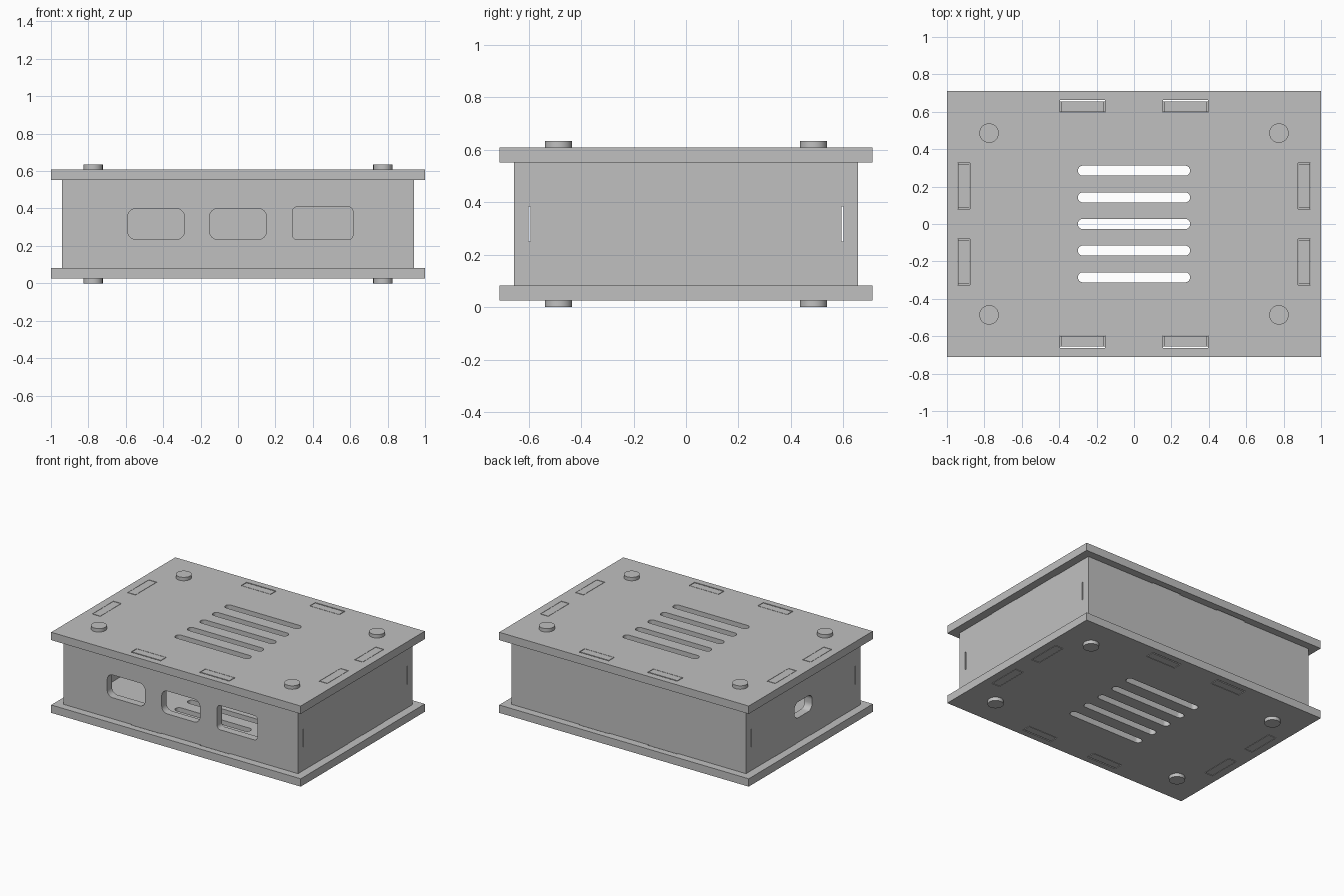
import bpy
import bmesh
from math import pi, sin, cos, radians

cube = bpy.data.objects.get("Cube")
if cube:
    bpy.data.objects.remove(cube, do_unlink=True)

grey = bpy.data.materials.new("plain grey")
grey.use_nodes = True
colour = (0.53, 0.53, 0.53, 1)
grey.diffuse_color = colour
grey.node_tree.nodes["Principled BSDF"].inputs["Base Color"].default_value = colour

# Main dimensions
MID = 0.317                    # mid height of the box
INNER, OUTER = 0.235, 0.292    # plate faces, measured from mid height
SIDE_IN, SIDE_OUT = 0.88, 0.94
FRONT_IN, FRONT_OUT = 0.6, 0.655
JOINT = 0.066                  # half height of the corner finger joint


def rounded(cx, cy, w, h, r=0.0, steps=8):
    """Outline of a rectangle with optional round corners."""
    if r == 0:
        return [(cx + a * w / 2, cy + b * h / 2)
                for a, b in ((1, 1), (-1, 1), (-1, -1), (1, -1))]
    pts = []
    for q, (a, b) in enumerate(((1, 1), (-1, 1), (-1, -1), (1, -1))):
        for i in range(steps + 1):
            t = (q + i / steps) * pi / 2
            pts.append((cx + a * (w / 2 - r) + r * cos(t),
                        cy + b * (h / 2 - r) + r * sin(t)))
    return pts


def wall_outline(width, joint, tab):
    """Wall with two tabs above and below, and a finger joint at each end."""
    q = [(tab[0], INNER), (tab[0], OUTER), (tab[1], OUTER), (tab[1], INNER),
         (width, INNER), (width, JOINT), (joint, JOINT)]
    right = q + [(u, -v) for u, v in reversed(q)]
    return right + [(-u, v) for u, v in reversed(right)]


def panel(name, outlines, thickness, location, rotation=(0, 0, 0)):
    """Flat sheet; the first outline is the edge, the others are holes."""
    curve = bpy.data.curves.new(name, "CURVE")
    curve.dimensions = "2D"
    curve.fill_mode = "BOTH"
    curve.extrude = thickness / 2
    for pts in outlines:
        spline = curve.splines.new("POLY")
        spline.points.add(len(pts) - 1)
        for p, (u, v) in zip(spline.points, pts):
            p.co = (u, v, 0, 1)
        spline.use_cyclic_u = True
    temp = bpy.data.objects.new(name + " curve", curve)
    bpy.context.collection.objects.link(temp)
    graph = bpy.context.evaluated_depsgraph_get()
    mesh = bpy.data.meshes.new_from_object(temp.evaluated_get(graph))
    bpy.data.objects.remove(temp, do_unlink=True)
    bm = bmesh.new()
    bm.from_mesh(mesh)
    bmesh.ops.remove_doubles(bm, verts=bm.verts, dist=0.0001)
    bmesh.ops.recalc_face_normals(bm, faces=bm.faces)
    bm.to_mesh(mesh)
    bm.free()
    obj = bpy.data.objects.new(name, mesh)
    bpy.context.collection.objects.link(obj)
    obj.location = location
    obj.rotation_euler = [radians(a) for a in rotation]
    finish(obj)


def finish(obj):
    obj.data.materials.clear()
    obj.data.materials.append(grey)
    bpy.ops.object.select_all(action="DESELECT")
    obj.select_set(True)
    bpy.context.view_layer.objects.active = obj
    bpy.ops.object.shade_smooth_by_angle(angle=radians(30))


# Top and bottom plates with vents and tab slots
plate = [rounded(0, 0, 2, 1.42)]
plate += [rounded(0, i * 0.1425, 0.6, 0.054, 0.0265) for i in range(-2, 3)]
for a in (-1, 1):
    for b in (-1, 1):
        plate.append(rounded(a * 0.275, b * 0.63, 0.24, 0.066))
        plate.append(rounded(a * 0.91, b * 0.2025, 0.065, 0.245))
for name, side in (("bottom_plate", -1), ("top_plate", 1)):
    panel(name, plate, OUTER - INNER, (0, 0, MID + side * (INNER + OUTER) / 2))

# Front and back walls; the front has three openings
long_wall = wall_outline(SIDE_IN, SIDE_OUT, (0.16, 0.39))
windows = [rounded(-0.438, 0, 0.304, 0.165, 0.045),
           rounded(0, 0, 0.306, 0.165, 0.045),
           rounded(0.453, 0.004, 0.324, 0.176, 0.027)]
depth = (FRONT_IN + FRONT_OUT) / 2
for name, side, holes in (("front_wall", -1, windows), ("back_wall", 1, [])):
    panel(name, [long_wall] + holes, FRONT_OUT - FRONT_IN,
          (0, side * depth, MID), (90, 0, 0))

# Side walls; the right one has a small port
short_wall = wall_outline(FRONT_OUT, 0.593, (0.085, 0.32))
port = [rounded(0, 0, 0.205, 0.115, 0.045)]
across = (SIDE_IN + SIDE_OUT) / 2
for name, side, holes in (("right_wall", -1, port), ("left_wall", 1, [])):
    panel(name, [short_wall] + holes, SIDE_OUT - SIDE_IN,
          (side * across, 0, MID), (90, 0, 90))

# Corner bolts running through both plates
for x, x_name in ((-0.775, "right"), (0.775, "left")):
    for y, y_name in ((-0.486, "front"), (0.486, "back")):
        bpy.ops.mesh.primitive_cylinder_add(
            vertices=40, radius=0.052, depth=2 * MID, location=(x, y, MID))
        bolt = bpy.context.object
        bolt.name = f"{y_name}_{x_name}_bolt"
        finish(bolt)
